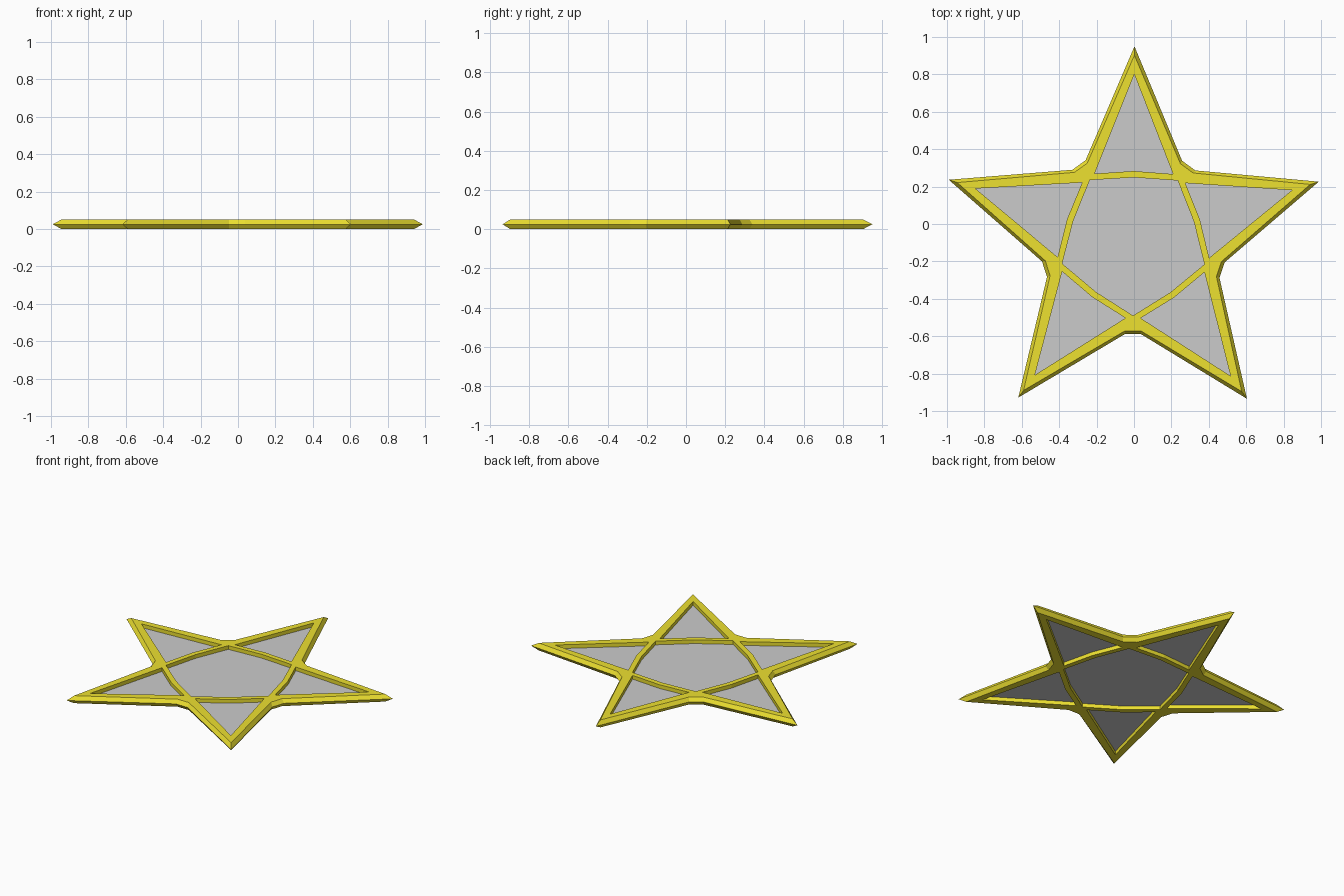
import bpy, bmesh
from math import sin, cos, radians

if "Cube" in bpy.data.objects:
    bpy.data.objects.remove(bpy.data.objects["Cube"])

HEIGHT, MID = 0.05, 0.025
CX, CY, TWIST = -0.003, -0.09, 0.3


def polar(r, deg):
    """Point at radius r, clockwise angle from +y, about the star centre."""
    a = radians(deg + TWIST)
    return CX + r * sin(a), CY + r * cos(a)


def material(name, colour):
    m = bpy.data.materials.new(name)
    m.diffuse_color = colour
    m.use_nodes = True
    m.node_tree.nodes["Principled BSDF"].inputs["Base Color"].default_value = m.diffuse_color
    return m


def finish(bm, name, mat=None, solid=True):
    bmesh.ops.remove_doubles(bm, verts=bm.verts, dist=0.0005)
    if solid:
        bmesh.ops.recalc_face_normals(bm, faces=bm.faces)
    mesh = bpy.data.meshes.new(name)
    bm.to_mesh(mesh)
    bm.free()
    ob = bpy.data.objects.new(name, mesh)
    bpy.context.collection.objects.link(ob)
    if mat:
        mesh.materials.append(mat)


def arm_points(i):
    """Named outline points of arm i; suffix l/r is its left/right side."""
    a = 72 * i
    p = {
        "rim_tip": polar(1.04, a), "tip": polar(0.992, a),
        "hole_tip": polar(0.89, a), "hole_mid": polar(0.373, a),
        "core_mid": polar(0.339, a),
    }
    for s, d in (("l", -1), ("r", 1)):
        p["rim_" + s] = polar(0.501, a + d * 31)
        p["notch_" + s] = polar(0.483, a + d * 31)
        p["hole_" + s] = polar(0.415, a + d * 30.4)
        p["core_" + s] = polar(0.40, a + d * 36)
    return p


arms = [arm_points(i) for i in range(5)]


def add(bm, pts):
    bm.faces.new([bm.verts.new(p) for p in pts])


def flat(bm, pts, z):
    add(bm, [(x, y, z) for x, y in pts])


def wall(bm, p, q, zp, r, s, zr):
    """Quad from edge p-q at height zp to edge r-s at height zr."""
    add(bm, [(*p, zp), (*q, zp), (*s, zr), (*r, zr)])


# Star frame: flat top and bottom, bevelled rim, straight inner walls
bm = bmesh.new()
for i, a in enumerate(arms):
    n = arms[(i + 1) % 5]
    for z in (0, HEIGHT):
        for s in "lr":
            flat(bm, [a["tip"], a["notch_" + s], a["hole_" + s], a["hole_tip"]], z)
            flat(bm, [a["hole_" + s], a["core_" + s], a["core_mid"], a["hole_mid"]], z)
        flat(bm, [a["notch_r"], n["notch_l"], n["hole_l"], a["core_r"], a["hole_r"]], z)
        for s in "lr":
            wall(bm, a["tip"], a["notch_" + s], z, a["rim_tip"], a["rim_" + s], MID)
        wall(bm, a["notch_r"], n["notch_l"], z, a["rim_r"], n["rim_l"], MID)
    for s in "lr":
        for p, q in (("hole_tip", "hole_" + s), ("hole_" + s, "hole_mid"),
                     ("core_mid", "core_" + s)):
            wall(bm, a[p], a[q], 0, a[p], a[q], HEIGHT)
finish(bm, "star_frame", material("yellow", (0.85, 0.75, 0.03, 1)))

# Thin panels filling the five points and the centre
bm = bmesh.new()
core = []
for a in arms:
    flat(bm, [a["hole_tip"], a["hole_l"], a["hole_mid"], a["hole_r"]], MID)
    core += [a["core_r"], a["core_mid"]][::-1]
flat(bm, core[::-1], MID)
finish(bm, "panels", solid=False)
